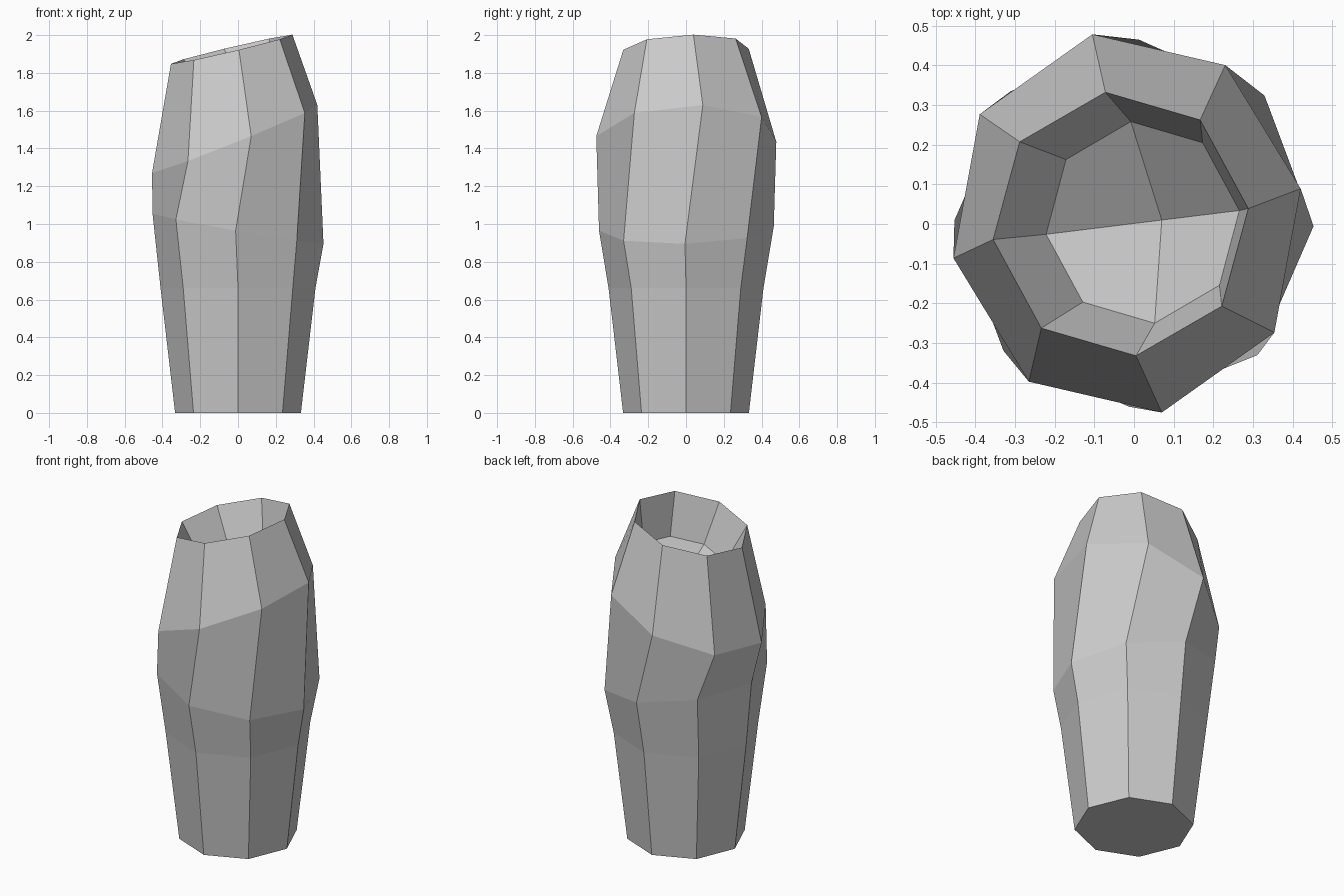
import bpy, bmesh, math
from mathutils import Vector

if "Cube" in bpy.data.objects:
    bpy.data.objects.remove(bpy.data.objects["Cube"])

SIDES = 8

# Each ring: centre and two half-axes (this carries its tilt, twist and size)
RINGS = [
    ((0, 0, 0), (0.333, 0, 0), (0, 0.333, 0)),                                    # foot
    ((0, 0, 0.66), (0.41, 0, 0), (0, 0.41, 0)),                                   # lower body
    ((0, 0.002, 0.975), (0.4525, -0.0075, -0.08), (0.0125, 0.4625, 0.01)),        # waist
    ((-0.0175, 0.0015, 1.45), (0.4375, 0.0875, 0.18), (-0.0875, 0.4765, -0.015)), # shoulder
    ((-0.0335, 0, 1.925), (0.3215, 0.039, 0.0775), (-0.0385, 0.332, 0.003)),      # rim
    ((0.022, 0.004, 1.68), (0.2435, 0.03, 0.0585), (-0.03, 0.254, 0.002)),        # inside
]


def add_ring(bm, centre, u, v):
    c, u, v = Vector(centre), Vector(u), Vector(v)
    angles = [2 * math.pi * i / SIDES for i in range(SIDES)]
    return [bm.verts.new(c + u * math.cos(a) + v * math.sin(a)) for a in angles]


bm = bmesh.new()
rings = [add_ring(bm, *r) for r in RINGS]

# Walls, outside and down into the opening
for lo, hi in zip(rings, rings[1:]):
    for i in range(SIDES):
        j = (i + 1) % SIDES
        bm.faces.new((lo[i], lo[j], hi[j], hi[i]))

# Flat base
bm.faces.new(rings[0][::-1])

# Sunken inner floor of four quads
pit = bm.verts.new((0.07, 0.01, 1.48))
inner = rings[-1]
for i in range(0, SIDES, 2):
    bm.faces.new((inner[i], inner[i + 1], inner[(i + 2) % SIDES], pit))

bmesh.ops.recalc_face_normals(bm, faces=bm.faces)
mesh = bpy.data.meshes.new("vase")
bm.to_mesh(mesh)
bm.free()
bpy.context.collection.objects.link(bpy.data.objects.new("vase", mesh))
